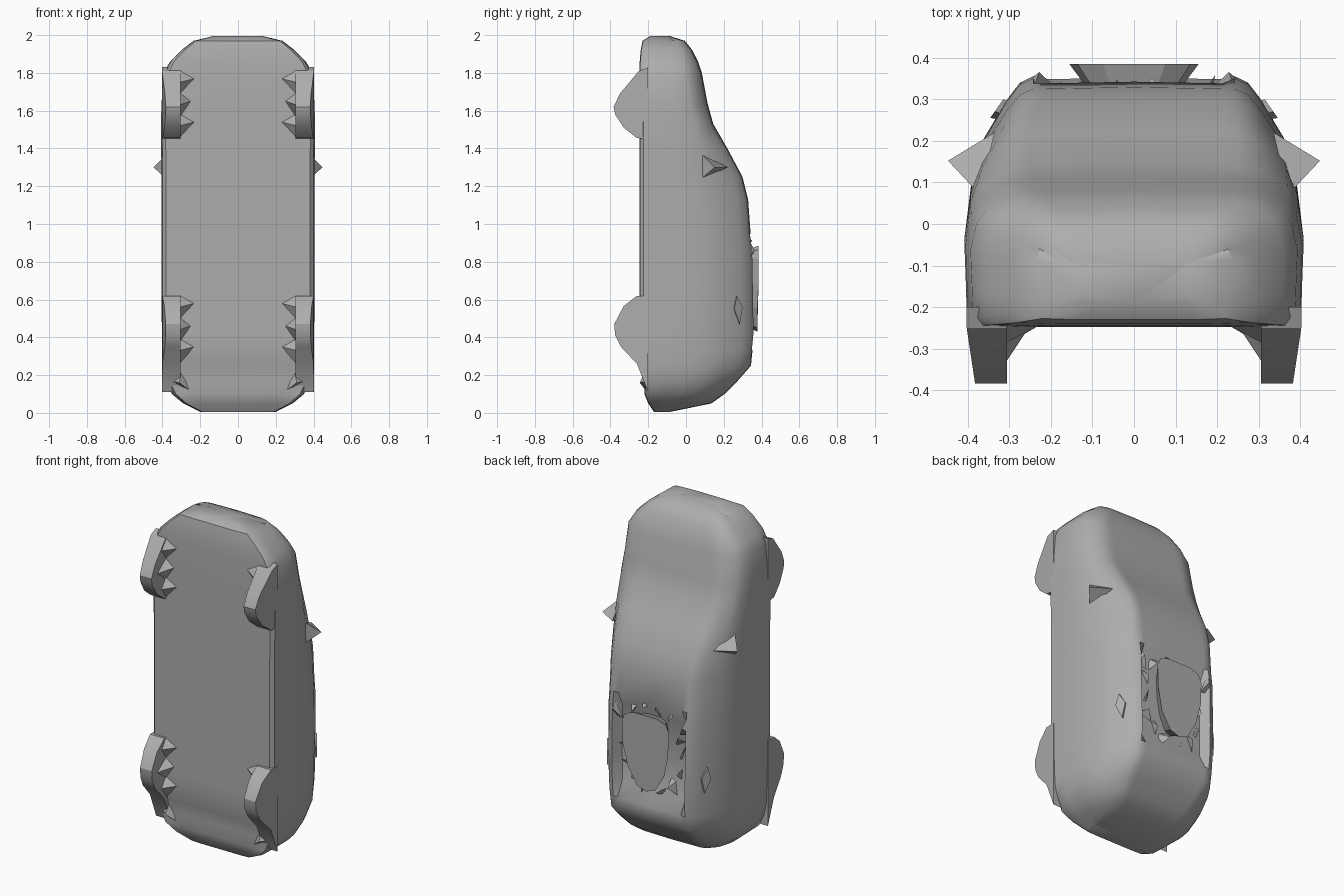
import bpy, bmesh, math, random
random.seed(4)

grey = bpy.data.materials.new("plain_grey")
grey.diffuse_color = (0.42, 0.42, 0.42, 1)


def make(name, verts, faces, smooth=None):
    mesh = bpy.data.meshes.new(name)
    mesh.from_pydata(verts, [], faces)
    bm = bmesh.new()
    bm.from_mesh(mesh)
    bmesh.ops.recalc_face_normals(bm, faces=bm.faces)
    bm.to_mesh(mesh)
    bm.free()
    mesh.materials.append(grey)
    ob = bpy.data.objects.new(name, mesh)
    bpy.context.collection.objects.link(ob)
    if smooth:
        bpy.ops.object.select_all(action='DESELECT')
        ob.select_set(True)
        bpy.context.view_layer.objects.active = ob
        bpy.ops.object.shade_smooth_by_angle(angle=math.radians(smooth))
    return ob


def prism(name, bottom, top, smooth=None):
    n = len(bottom)
    faces = [(i, (i + 1) % n, n + (i + 1) % n, n + i) for i in range(n)]
    return make(name, bottom + top, faces + [tuple(range(n)), tuple(range(n, 2 * n))], smooth)


def spike(name, a, b, c, tip):
    return make(name, [a, b, c, tip], [(0, 1, 2), (0, 1, 3), (1, 2, 3), (2, 0, 3)])


# Body: sections from tail to nose (z, floor y, top y, half width, roof half width, belt y)
SECTIONS = [
    (0.005, -0.17, -0.09, 0.20, 0.18, -0.12), (0.05, -0.20, 0.13, 0.29, 0.22, 0.02),
    (0.10, -0.22, 0.20, 0.35, 0.25, 0.05), (0.17, -0.215, 0.27, 0.385, 0.27, 0.08),
    (0.25, -0.23, 0.34, 0.397, 0.285, 0.10), (0.33, -0.247, 0.348, 0.40, 0.29, 0.10),
    (0.42, -0.247, 0.357, 0.403, 0.29, 0.10), (0.60, -0.247, 0.355, 0.405, 0.295, 0.10),
    (0.86, -0.247, 0.350, 0.405, 0.295, 0.10), (0.95, -0.247, 0.338, 0.405, 0.295, 0.10),
    (1.13, -0.247, 0.325, 0.405, 0.295, 0.09), (1.25, -0.247, 0.295, 0.405, 0.295, 0.08),
    (1.40, -0.247, 0.215, 0.407, 0.305, 0.07), (1.53, -0.247, 0.14, 0.408, 0.31, 0.05),
    (1.64, -0.247, 0.11, 0.405, 0.31, 0.02), (1.80, -0.247, 0.08, 0.393, 0.30, 0.00),
    (1.86, -0.245, 0.06, 0.36, 0.28, -0.02), (1.92, -0.24, 0.03, 0.30, 0.24, -0.04),
    (1.97, -0.23, -0.01, 0.235, 0.19, -0.06), (1.995, -0.19, -0.09, 0.13, 0.11, -0.12)]


def ring(z, yb, yt, w, wr, belt):
    dip = 0.055 if 0.40 < z < 0.90 else 0
    h = yt - belt
    half = [(w * 0.6, yb), (w * 0.94, yb + 0.003), (w * 0.985, yb + 0.022),
            (w * 0.99, (yb * 2 + belt) / 3), (w, (yb + belt) / 2 + 0.06),
            (w * 0.965, belt), (w * 0.5 + wr * 0.5 + 0.01, belt + h * 0.42),
            (wr + 0.012, belt + h * 0.77), (wr * 0.93, yt - h * 0.06),
            (wr * 0.82, yt), (wr * 0.72, yt - dip)]
    pts = [(0, yb)] + half + [(0, yt + 0.004 - dip)] + [(-x, y) for x, y in reversed(half)]
    return [(x, y, z) for x, y in pts]


verts, faces = [], []
for s in SECTIONS:
    verts += ring(*s)
n = len(verts) // len(SECTIONS)
for r in range(len(SECTIONS) - 1):
    for i in range(n):
        j = (i + 1) % n
        faces.append((r * n + i, r * n + j, (r + 1) * n + j, (r + 1) * n + i))
faces += [tuple(range(n)), tuple(range(len(verts) - n, len(verts)))]
make("body", verts, faces, 38)

# Wheels: side profiles (y, z), with ragged inner blocks
FRONT = [(-0.20, 1.83), (-0.25, 1.81), (-0.35, 1.69), (-0.383, 1.62), (-0.375, 1.58),
         (-0.33, 1.51), (-0.26, 1.455), (-0.20, 1.45)]
REAR = [(-0.20, 0.62), (-0.26, 0.62), (-0.33, 0.565), (-0.38, 0.47), (-0.375, 0.41),
        (-0.345, 0.35), (-0.26, 0.26), (-0.20, 0.11)]
for side, label in ((1, "right"), (-1, "left")):
    for prof, end in ((FRONT, "front"), (REAR, "rear")):
        inner = [(side * 0.305, y, z) for y, z in prof]
        outer = [(side * (0.402 + min(0, y + 0.25) * 0.15), y, z) for y, z in prof]
        prism(f"{end}_{label}_wheel", inner, outer, 25)
        mid = 1.63 if end == "front" else 0.44
        for k, dz in enumerate((-0.11, 0.0, 0.12)):
            z = mid + dz
            spike(f"{end}_{label}_wheel_chunk_{k}", (side * 0.31, -0.24, z - 0.07),
                  (side * 0.31, -0.24, z + 0.07), (side * 0.31, -0.335 + abs(dz) * 0.4, z),
                  (side * (0.23 + 0.02 * (k == 1)), -0.245, z + 0.02))
    # Rear bumper corner
    spike(f"{label}_rear_corner", (side * 0.23, -0.20, 0.10), (side * 0.37, -0.20, 0.17),
          (side * 0.30, -0.20, 0.26), (side * 0.31, -0.245, 0.16))
    # Wing mirror
    spike(f"{label}_mirror", (side * 0.37, 0.07, 1.38), (side * 0.37, 0.07, 1.23),
          (side * 0.335, 0.22, 1.30), (side * 0.447, 0.152, 1.30))
    # Small diamond on the side window
    d = [(0.27, 0.62), (0.255, 0.55), (0.285, 0.47), (0.30, 0.56)]
    prism(f"{label}_window_chip", [(side * 0.29, y - 0.01, z) for y, z in d],
          [(side * (0.335 - (y - 0.27) * 0.7), y, z) for y, z in d])

# Roof panel: shield outline standing above the roof recess
half = [(0.075, 0.885), (0.135, 0.865), (0.155, 0.82), (0.15, 0.68), (0.12, 0.55), (0.06, 0.45)]
shield = half + [(0, 0.43)] + [(-x, z) for x, z in reversed(half)]
prism("roof_panel", [(x * 0.6, 0.30, 0.68 + (z - 0.68) * 0.85) for x, z in shield],
      [(x, 0.378 + 0.006 * (z > 0.6), z) for x, z in shield])

# Shards around the roof panel
for k in range(14):
    a = math.tau * k / 14
    x, z = 0.195 * math.cos(a), 0.665 + 0.25 * math.sin(a)
    p = [(x + random.uniform(-0.045, 0.045), 0.30, z + random.uniform(-0.06, 0.06)) for _ in range(3)]
    spike(f"roof_shard_{k}", *p, (x, random.uniform(0.335, 0.36), z))
for side in (1, -1):
    spike(f"roof_edge_shard_{side}", (side * 0.19, 0.33, 0.80), (side * 0.28, 0.32, 0.82),
          (side * 0.24, 0.33, 0.92), (side * 0.228, 0.365, 0.86))

# Chip on the nose
spike("nose_chip", (0.15, -0.075, 1.95), (0.225, -0.15, 1.955), (0.15, -0.22, 1.955), (0.15, -0.15, 1.985))
